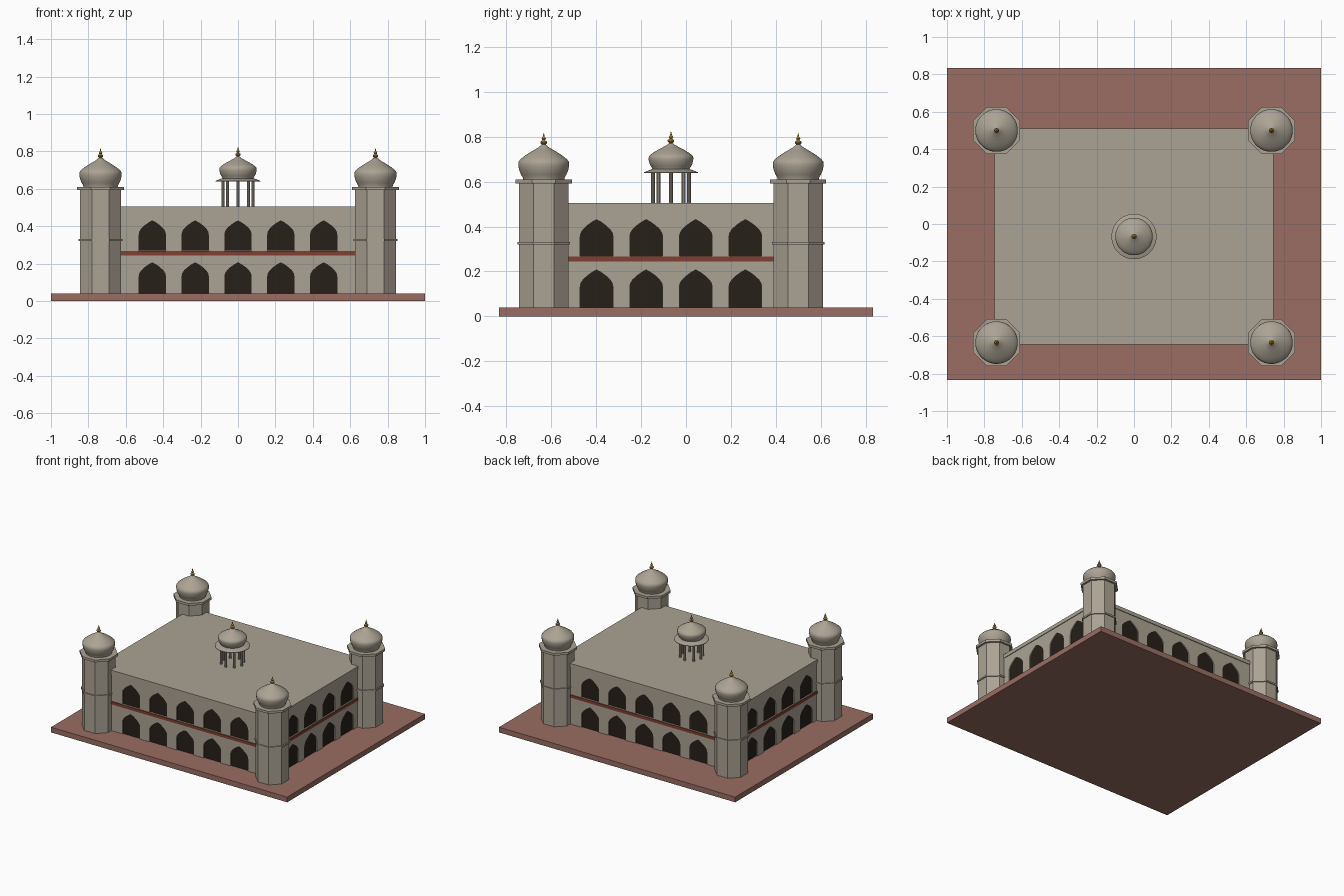
import bpy, bmesh
from math import pi, sin, cos, radians
from mathutils import Matrix, Vector

if "Cube" in bpy.data.objects:
    bpy.data.objects.remove(bpy.data.objects["Cube"])


def material(name, rgb):
    m = bpy.data.materials.new(name)
    m.diffuse_color = (*rgb, 1)
    m.use_nodes = True
    m.node_tree.nodes["Principled BSDF"].inputs["Base Color"].default_value = m.diffuse_color
    return m


STONE = material("stone", (0.41, 0.365, 0.295))
RED = material("red_sandstone", (0.32, 0.155, 0.125))
BAND = material("dark_red", (0.22, 0.05, 0.03))
DARK = material("shadow", (0.02, 0.014, 0.009))
GOLD = material("gold", (0.42, 0.26, 0.05))


def finish(bm, name, mat, smooth=False):
    bmesh.ops.recalc_face_normals(bm, faces=bm.faces)
    mesh = bpy.data.meshes.new(name)
    bm.to_mesh(mesh)
    bm.free()
    mesh.materials.append(mat)
    ob = bpy.data.objects.new(name, mesh)
    bpy.context.collection.objects.link(ob)
    bpy.ops.object.select_all(action='DESELECT')
    ob.select_set(True)
    bpy.context.view_layer.objects.active = ob
    if smooth:
        bpy.ops.object.shade_smooth_by_angle(angle=radians(35))
    return ob


def box(name, x, y0, y1, z0, z1, mat):
    bm = bmesh.new()
    mid = Vector((0, (y0 + y1) / 2, (z0 + z1) / 2))
    bmesh.ops.create_cube(bm, size=1, matrix=Matrix.Translation(mid)
                          @ Matrix.Diagonal((2 * x, y1 - y0, z1 - z0, 1)))
    return finish(bm, name, mat)


def lathe(name, profile, center, sides, mat, smooth=True, rs=1.0, zs=1.0, z=0.0):
    """Revolve (radius, height) points; octagons get flats on the axes."""
    bm = bmesh.new()
    rings = []
    for r, h in profile:
        rings.append([bm.verts.new((center[0] + r * rs * cos((i + .5) * 2 * pi / sides),
                                    center[1] + r * rs * sin((i + .5) * 2 * pi / sides),
                                    z + h * zs)) for i in range(sides)])
    for a, b in zip(rings, rings[1:]):
        for i in range(sides):
            j = (i + 1) % sides
            bm.faces.new((a[i], a[j], b[j], b[i]))
    bm.faces.new(rings[0])
    bm.faces.new(rings[-1])
    return finish(bm, name, mat, smooth)


# Plinth, walls, parapet and string course
WX, YC = 0.74, -0.067
Y0, Y1 = YC - 0.573, YC + 0.573
box("plinth", 1.0, -0.833, 0.833, 0, 0.04, RED)
walls = box("walls", WX, Y0, Y1, 0.02, 0.485, STONE)
box("parapet", 0.745, YC - 0.578, YC + 0.578, 0.478, 0.506, STONE)
box("string_course", 0.745, YC - 0.578, YC + 0.578, 0.244, 0.266, BAND)

# Pointed arches on all four sides
HALF = [(0.073, 0.13), (0.07, 0.147), (0.06, 0.163), (0.042, 0.18), (0.02, 0.196)]


def arch_prisms(name, near, far, grow, mat):
    """All arches as prisms between two depths measured inward from the wall."""
    bm = bmesh.new()
    faces = []
    for s, wall_y in ((1, Y0), (-1, Y1)):
        for k in range(-2, 3):
            faces.append((Vector((0.229 * k, wall_y, 0)), Vector((1, 0, 0)), Vector((0, s, 0))))
    for s in (1, -1):
        for k in range(4):
            faces.append((Vector((s * WX, YC + 0.221 * (k - 1.5), 0)), Vector((0, 1, 0)), Vector((-s, 0, 0))))
    for origin, along, inward in faces:
        for foot, lift in ((0.01, 0), (0.268, 0.224)):
            right = [(0.073, foot - lift)] + HALF
            outline = right + [(0, 0.207)] + [(-u, h) for u, h in reversed(right)]
            rings = [[bm.verts.new(origin + along * u * (1 + grow) + inward * d
                                   + Vector((0, 0, h + lift + grow * 0.03)))
                      for u, h in outline] for d in (near, far)]
            n = len(outline)
            for ring in rings:
                bm.faces.new(ring)
            for i in range(n):
                j = (i + 1) % n
                bm.faces.new((rings[0][i], rings[0][j], rings[1][j], rings[1][i]))
    return finish(bm, name, mat)


cutter = arch_prisms("arch_cutter", -0.02, 0.02, 0, DARK)
cutter.hide_render = True
mod = walls.modifiers.new("arch_recesses", 'BOOLEAN')
mod.operation, mod.solver, mod.object = 'DIFFERENCE', 'EXACT', cutter
bpy.context.view_layer.objects.active = walls
bpy.ops.object.modifier_apply(modifier=mod.name)
bpy.data.objects.remove(cutter)
arch_prisms("arch_panels", 0.008, 0.03, 0.04, DARK)

# Bulbous drum with a creased ogee cap, and finial, shared by towers and pavilion
DOME = [(0.092, 0), (0.093, 0.01), (0.101, 0.024), (0.109, 0.042), (0.113, 0.06),
        (0.114, 0.072), (0.112, 0.083), (0.104, 0.093), (0.088, 0.106), (0.066, 0.121),
        (0.042, 0.135), (0.022, 0.147), (0.010, 0.158)]
FINIAL = [(0.010, 0.15), (0.008, 0.158), (0.015, 0.165), (0.015, 0.171), (0.006, 0.178),
          (0.010, 0.185), (0.005, 0.192), (0.003, 0.2), (0.0008, 0.21)]


def dome(prefix, center, z, rs, zs):
    lathe(prefix + "_dome", DOME, center, 32, STONE, True, rs, zs, z)
    lathe(prefix + "_finial", FINIAL, center, 12, GOLD, True, 1, 1, z + 0.154 * (zs - 1))


# Octagonal corner towers
K = 1 / cos(pi / 8)
for side, x in (("left", -0.735), ("right", 0.735)):
    for end, y in (("front", YC - 0.567), ("back", YC + 0.567)):
        p = f"{end}_{side}_tower"
        c = (x, y)
        lathe(p + "_shaft", [(0.11 * K, 0.02), (0.11 * K, 0.6)], c, 8, STONE, False)
        lathe(p + "_ring", [(0.117 * K, 0.32), (0.117 * K, 0.332)], c, 8, STONE, False)
        lathe(p + "_cornice", [(0.125 * K, 0.592), (0.125 * K, 0.61)], c, 8, STONE, False)
        dome(p, c, 0.607, 1.0, 1.0)

# Roof pavilion: eight columns, sloping eave and dome
PAV = (0, YC)
for i in range(8):
    a = i * pi / 4
    lathe(f"pavilion_column_{i + 1}", [(0.009, 0.5), (0.009, 0.65)],
          (PAV[0] + 0.08 * cos(a), PAV[1] + 0.08 * sin(a)), 10, STONE)
lathe("pavilion_eave", [(0.085, 0.643), (0.121, 0.638), (0.121, 0.642), (0.085, 0.656)],
      PAV, 32, STONE)
dome("pavilion", PAV, 0.648, 0.88, 0.78)
